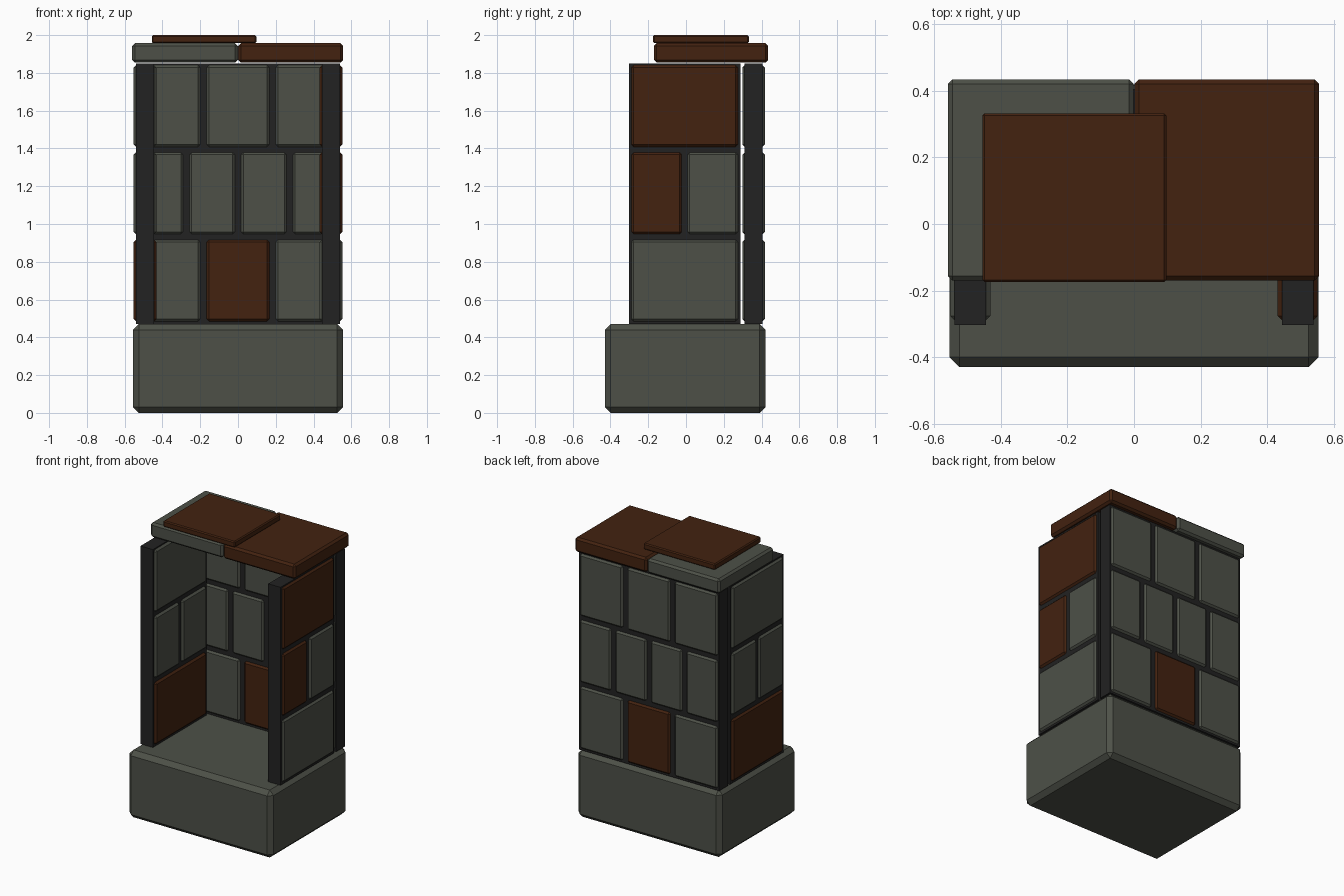
import bpy
import bmesh

if "Cube" in bpy.data.objects:
    bpy.data.objects.remove(bpy.data.objects["Cube"], do_unlink=True)


def make_material(name, rgb):
    mat = bpy.data.materials.new(name)
    mat.use_nodes = True
    color = (*rgb, 1.0)
    mat.diffuse_color = color
    mat.node_tree.nodes["Principled BSDF"].inputs["Base Color"].default_value = color
    return mat


STONE = make_material("grey stone", (0.075, 0.081, 0.064))
RUST = make_material("rust brown stone", (0.056, 0.016, 0.005))
MORTAR = make_material("dark mortar", (0.016, 0.016, 0.016))


def block(name, mat, x, y, z, bevel=0.0):
    """Box spanning the (low, high) ranges, with chamfered edges."""
    bm = bmesh.new()
    bmesh.ops.create_cube(bm, size=1.0)
    for v in bm.verts:
        for axis, (low, high) in enumerate((x, y, z)):
            v.co[axis] = high if v.co[axis] > 0 else low
    if bevel:
        bmesh.ops.bevel(bm, geom=bm.edges[:], offset=bevel, segments=1,
                        affect='EDGES', profile=0.5)
    mesh = bpy.data.meshes.new(name)
    bm.to_mesh(mesh)
    bm.free()
    mesh.materials.append(mat)
    obj = bpy.data.objects.new(name, mesh)
    bpy.context.collection.objects.link(obj)
    return obj


def split(low, high, count, gap):
    """Equal (low, high) spans separated by gaps."""
    width = (high - low - gap * (count - 1)) / count
    return [(low + i * (width + gap), low + i * (width + gap) + width)
            for i in range(count)]


# Plinth
block("base", STONE, (-0.555, 0.555), (-0.43, 0.42), (0, 0.47), 0.03)

# Mortar cores of the three walls
WALL_Z = (0.47, 1.85)
block("back_mortar", MORTAR, (-0.54, 0.54), (0.31, 0.405), WALL_Z)
block("left_mortar", MORTAR, (0.445, 0.54), (-0.303, 0.288), WALL_Z)
block("right_mortar", MORTAR, (-0.54, -0.445), (-0.303, 0.288), WALL_Z)

# Brick courses, bottom to top; each row lists its bricks along the wall
ROWS = split(0.48, 1.845, 3, 0.022)
BACK = [(STONE, RUST, STONE), (STONE,) * 4, (STONE,) * 3]
LEFT = [(STONE,), (RUST, STONE), (RUST,)]
RIGHT = [(RUST,), (STONE, STONE), (STONE,)]

for row, z in enumerate(ROWS):
    spans = split(-0.535, 0.535, len(BACK[row]), 0.026)
    for i, (mat, x) in enumerate(zip(BACK[row], spans)):
        block(f"back_brick_{row}_{i}", mat, x, (0.298, 0.417), z, 0.016)
    for side, courses, x in (("left", LEFT, (0.432, 0.552)),
                             ("right", RIGHT, (-0.552, -0.432))):
        spans = split(-0.293, 0.278, len(courses[row]), 0.022)
        for i, (mat, y) in enumerate(zip(courses[row], spans)):
            block(f"{side}_brick_{row}_{i}", mat, x, y, z, 0.016)

# Roof slabs
block("right_roof_slab", STONE, (-0.56, -0.001), (-0.17, 0.435), (1.855, 1.957), 0.014)
block("left_roof_slab", RUST, (0.001, 0.557), (-0.17, 0.435), (1.855, 1.957), 0.014)
block("top_slab", RUST, (-0.456, 0.097), (-0.175, 0.333), (1.957, 2.0), 0.007)
